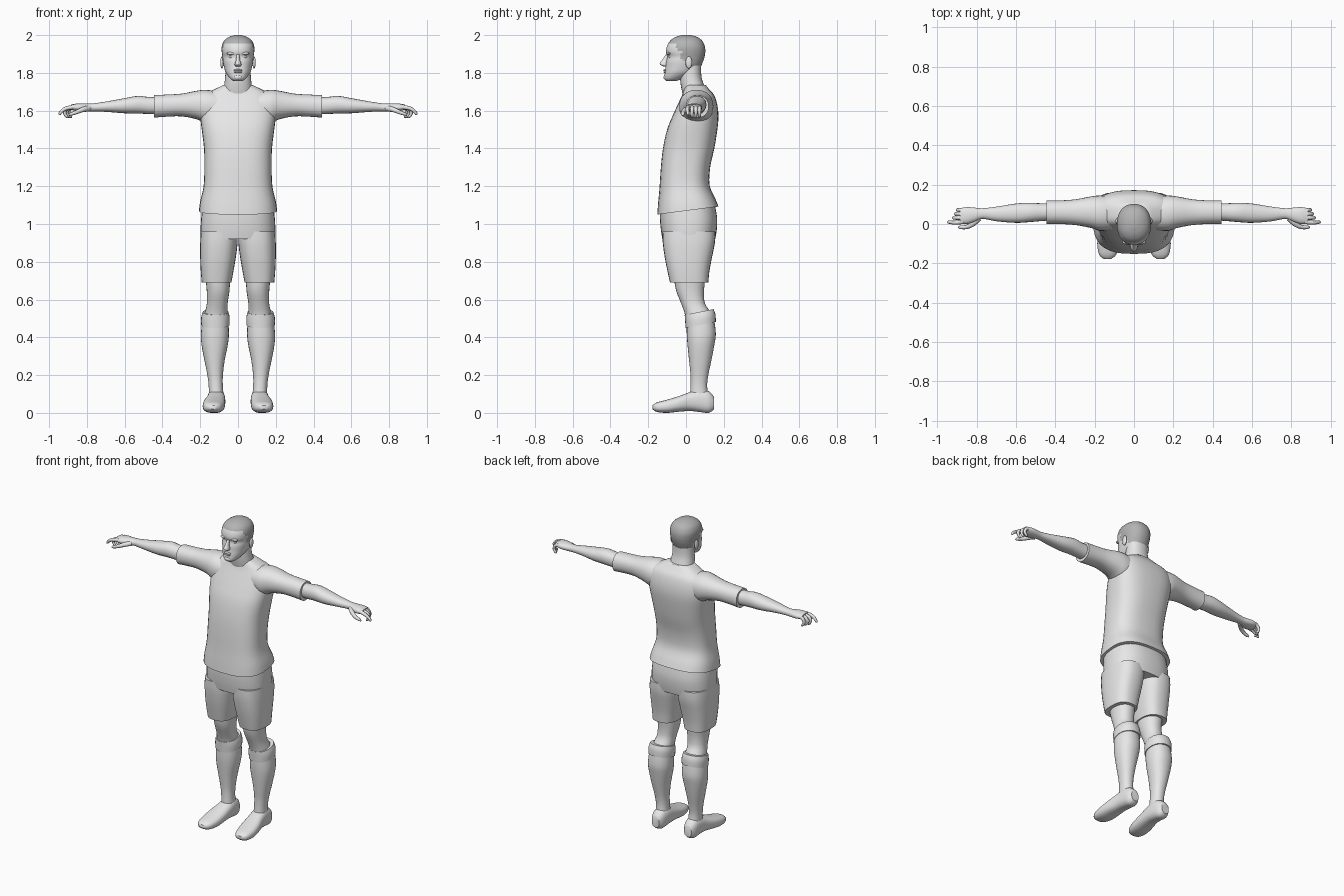
import bpy, bmesh, math
from mathutils import Vector


def material(name, v):
    m = bpy.data.materials.new(name)
    m.diffuse_color = (v, v, v, 1)
    return m


GREY = material("plain grey", 0.8)
HAIR = material("dark grey hair", 0.45)
AXES = {"x": lambda t, a, b: (t, a, b), "y": lambda t, a, b: (a, t, b), "z": lambda t, a, b: (a, b, t)}


def finish(bm, name, mirror=False, angle=45):
    bmesh.ops.recalc_face_normals(bm, faces=bm.faces[:])
    me = bpy.data.meshes.new(name)
    bm.to_mesh(me)
    bm.free()
    ob = bpy.data.objects.new(name, me)
    bpy.context.collection.objects.link(ob)
    me.materials.append(GREY)
    bpy.ops.object.select_all(action="DESELECT")
    ob.select_set(True)
    bpy.context.view_layer.objects.active = ob
    bpy.ops.object.shade_smooth_by_angle(angle=math.radians(angle))
    if mirror:
        mod = ob.modifiers.new("mirror", "MIRROR")
        mod.use_mirror_merge = False
    return ob


def skin(bm, rings):
    n = len(rings[0])
    for r, s in zip(rings, rings[1:]):
        for i in range(n):
            j = (i + 1) % n
            bm.faces.new((r[i], r[j], s[j], s[i]))
    bm.faces.new(rings[0][::-1])
    bm.faces.new(rings[-1])


def smooth_rows(rows, sub):
    """Catmull-Rom interpolation between section rows."""
    out = []
    for i in range(len(rows) - 1):
        p0, p1, p2, p3 = rows[max(i - 1, 0)], rows[i], rows[i + 1], rows[min(i + 2, len(rows) - 1)]
        for k in range(sub):
            u = k / sub
            out.append([0.5 * (2 * b + (c - a) * u + (2 * a - 5 * b + 4 * c - d) * u * u
                               + (3 * b - a - 3 * c + d) * u ** 3) for a, b, c, d in zip(p0, p1, p2, p3)])
    return out + [list(rows[-1])]


def loft(name, axis, rows, p=2.2, seg=28, sub=3, mirror=False, bend=None):
    """Rows hold position, then low and high limits of both cross directions."""
    bm = bmesh.new()
    rings = []
    for t, a0, a1, b0, b1 in smooth_rows(rows, sub):
        ring = []
        for i in range(seg):
            w = 2 * math.pi * i / seg
            c, s = math.cos(w), math.sin(w)
            a = (a0 + a1) / 2 + (a1 - a0) / 2 * math.copysign(abs(c) ** (2 / p), c)
            b = (b0 + b1) / 2 + (b1 - b0) / 2 * math.copysign(abs(s) ** (2 / p), s)
            v = Vector(AXES[axis](t, a, b))
            if bend:
                v.z += bend(v)
            ring.append(bm.verts.new(v))
        rings.append(ring)
    skin(bm, rings)
    return finish(bm, name, mirror)


def sym(rows):
    return [(z, -w, w, y0, y1) for z, w, y0, y1 in rows]


def tube(name, pts, r0, r1):
    """Tapered tube with a rounded tip for fingers."""
    bm = bmesh.new()
    path = [Vector(q) for q in smooth_rows(pts, 3)]
    rings = []
    for i, c in enumerate(path):
        d = (path[min(i + 1, len(path) - 1)] - path[max(i - 1, 0)]).normalized()
        side = d.cross(Vector((0, 1, 0))).normalized()
        up = side.cross(d)
        r = r0 + (r1 - r0) * i / (len(path) - 1)
        if i == len(path) - 1:
            r *= 0.5
        rings.append([bm.verts.new(c + r * (math.cos(w) * side + math.sin(w) * up))
                      for w in [math.pi * k / 4 for k in range(8)]])
    skin(bm, rings)
    finish(bm, name, True, 70)


def blob(name, loc, size, mirror=False):
    bm = bmesh.new()
    bmesh.ops.create_uvsphere(bm, u_segments=14, v_segments=8, radius=1)
    for v in bm.verts:
        v.co = Vector([l + s * c for l, s, c in zip(loc, size, v.co)])
    finish(bm, name, mirror, 80)


# Shirt body and sleeves
loft("shirt", "z", sym([
    (1.07, .207, -.152, .172), (1.12, .2, -.148, .155), (1.2, .182, -.14, .125),
    (1.3, .178, -.133, .128), (1.4, .18, -.122, .15), (1.5, .192, -.1, .166),
    (1.57, .2, -.072, .172), (1.63, .198, -.045, .166), (1.68, .178, -.022, .15),
    (1.71, .13, -.012, .125), (1.735, .078, -.005, .105)]), p=2.7, seg=36,
    bend=lambda v: .13 * v.y * max(0, min(1, (1.25 - v.z) / .18)))
loft("sleeve", "x", [
    (.1, -.03, .14, 1.54, 1.70), (.17, -.035, .145, 1.535, 1.71), (.22, -.02, .14, 1.555, 1.705),
    (.3, -.005, .125, 1.57, 1.69), (.38, 0, .12, 1.568, 1.685), (.445, 0, .12, 1.563, 1.682)], mirror=True)

# Bare arm, palm and fingers
loft("arm", "x", [
    (.4, .02, .105, 1.58, 1.672), (.47, .015, .105, 1.582, 1.672), (.53, .01, .108, 1.585, 1.678),
    (.6, .006, .104, 1.586, 1.666), (.7, .014, .088, 1.594, 1.648), (.77, .026, .08, 1.596, 1.638),
    (.81, .012, .083, 1.594, 1.638), (.85, 0, .086, 1.596, 1.638), (.885, .002, .08, 1.605, 1.632)],
    p=2.2, seg=20, mirror=True)
tube("index_finger", [(.865, .012, 1.62), (.91, .007, 1.612), (.935, .009, 1.595), (.947, .01, 1.578)], .012, .007)
for n, y in (("middle", .032), ("ring", .052), ("little", .071)):
    k = (y - .032) * .5
    tube(n + "_finger", [(.865, y, 1.62), (.908 - k, y, 1.61), (.917 - k, y, 1.585), (.9 - k, y, 1.562)], .012, .007)
tube("thumb", [(.79, .03, 1.612), (.82, 0, 1.606), (.855, -.016, 1.592), (.895, -.016, 1.578)], .016, .008)

# Shorts
loft("shorts_waist", "z", sym([
    (.92, .197, -.125, .155), (.97, .198, -.133, .163), (1.03, .195, -.138, .165), (1.09, .188, -.138, .155)]), p=2.5, seg=36)
loft("shorts_leg", "z", [
    (.69, .035, .192, -.085, .118), (.75, .024, .197, -.098, .124), (.82, .012, .2, -.112, .137),
    (.9, .002, .2, -.123, .153), (.96, .002, .196, -.125, .155)], p=2.6, mirror=True)

# Knee, sock and shoe
loft("knee", "z", [
    (.8, .04, .175, -.07, .1), (.7, .042, .17, -.062, .1), (.64, .046, .165, -.05, .095),
    (.58, .055, .165, -.026, .1), (.53, .056, .175, -.008, .13), (.47, .056, .185, .005, .145)], mirror=True)
loft("sock", "z", [
    (.5, .052, .188, .004, .148), (.42, .048, .196, .004, .158), (.36, .054, .193, .008, .15),
    (.28, .07, .178, .016, .135), (.2, .08, .162, .024, .118), (.14, .08, .155, .024, .112),
    (.08, .075, .155, .02, .12)], mirror=True)
loft("sock_cuff", "z", [
    (.46, .045, .195, -.002, .158), (.5, .044, .195, -.005, .156), (.53, .051, .187, -.007, .146)],
    mirror=True, bend=lambda v: .2 * (v.y - .05))
loft("shoe", "y", [
    (-.177, .115, .155, .02, .04), (-.155, .09, .178, .005, .055), (-.1, .073, .187, 0, .07),
    (-.04, .068, .182, .006, .088), (.02, .067, .168, .01, .11), (.07, .068, .162, .005, .125),
    (.12, .074, .157, 0, .115), (.148, .09, .142, .018, .085)], p=2.5, mirror=True)

# Neck and head, with hair marked by a hairline rule
loft("neck", "z", sym([
    (1.66, .085, -.01, .12), (1.72, .075, -.025, .1), (1.78, .068, -.032, .082), (1.84, .066, -.03, .08)]))
head = loft("head", "z", sym([
    (1.756, .022, -.102, -.055), (1.77, .042, -.114, -.015), (1.8, .064, -.112, .045),
    (1.83, .074, -.108, .076), (1.86, .08, -.105, .09), (1.885, .082, -.099, .098),
    (1.91, .086, -.106, .102), (1.94, .086, -.101, .1), (1.97, .074, -.084, .086),
    (1.99, .048, -.055, .06), (2, .018, -.02, .025)]), seg=48, sub=4)
head.data.materials.append(HAIR)
for f in head.data.polygons:
    y, z = f.center.y, f.center.z
    line = 1.957 if y < -.05 else 1.92 if y < -.025 else 1.868 if y < .03 else 1.81
    f.material_index = int(z > line)

# Facial features
loft("nose", "z", sym([
    (1.834, .012, -.118, -.09), (1.842, .018, -.136, -.09), (1.852, .016, -.139, -.09),
    (1.872, .01, -.125, -.09), (1.897, .009, -.108, -.085)]), seg=14)
blob("upper_lip", (0, -.109, 1.814), (.025, .01, .006))
blob("lower_lip", (0, -.109, 1.804), (.022, .01, .006))
blob("chin", (0, -.105, 1.776), (.024, .014, .014))
blob("brow", (.035, -.09, 1.903), (.026, .014, .008), True)
blob("eye", (.034, -.083, 1.885), (.014, .011, .008), True)
blob("ear", (.085, .015, 1.855), (.009, .018, .032), True)
